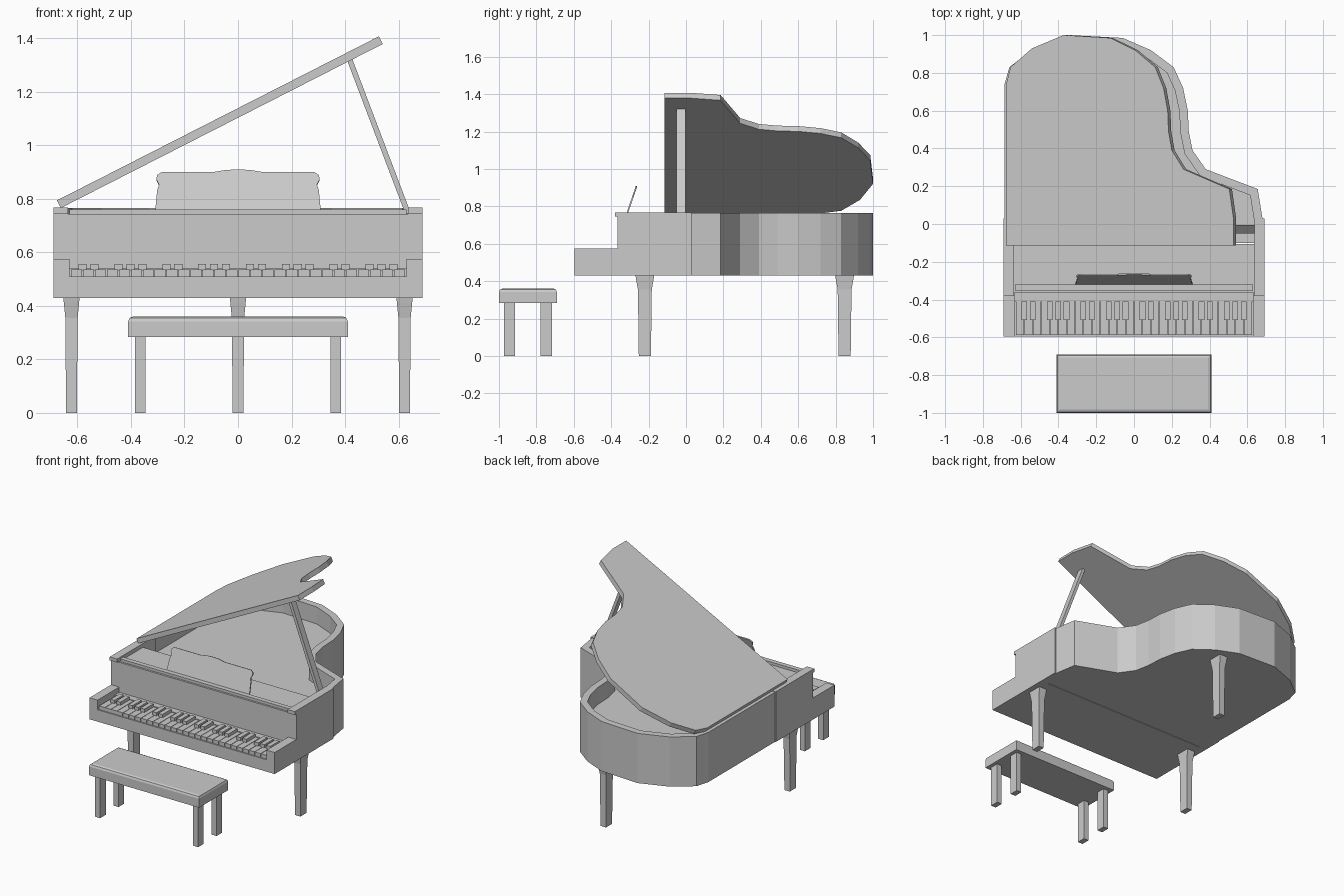
import bpy, bmesh, math
from mathutils import Vector, Matrix

if "Cube" in bpy.data.objects:
    bpy.data.objects.remove(bpy.data.objects["Cube"])


def finish(name, bm):
    bmesh.ops.recalc_face_normals(bm, faces=bm.faces[:])
    me = bpy.data.meshes.new(name)
    bm.to_mesh(me)
    bm.free()
    ob = bpy.data.objects.new(name, me)
    bpy.context.collection.objects.link(ob)
    return ob


def add_box(bm, x0, x1, y0, y1, z0, z1):
    m = Matrix.Translation(((x0 + x1) / 2, (y0 + y1) / 2, (z0 + z1) / 2))
    m = m @ Matrix.Diagonal((x1 - x0, y1 - y0, z1 - z0, 1))
    return bmesh.ops.create_cube(bm, size=1, matrix=m)["verts"]


def box(name, *dims):
    bm = bmesh.new()
    add_box(bm, *dims)
    return finish(name, bm)


def prism(name, pts, z0, z1):
    """Extrude a flat outline from z0 to z1."""
    bm = bmesh.new()
    face = bm.faces.new([bm.verts.new((x, y, z0)) for x, y in pts])
    ext = bmesh.ops.extrude_face_region(bm, geom=[face])["geom"]
    top = [v for v in ext if isinstance(v, bmesh.types.BMVert)]
    bmesh.ops.translate(bm, verts=top, vec=(0, 0, z1 - z0))
    return finish(name, bm)


def offset(path, d):
    """Shift an open path to its left by d with mitred corners."""
    p = [Vector(q) for q in path]
    n = [Vector((-(b - a).y, (b - a).x)).normalized() for a, b in zip(p, p[1:])]
    out = []
    for i, q in enumerate(p):
        a, b = n[max(i - 1, 0)], n[min(i, len(n) - 1)]
        m = (a + b).normalized()
        out.append(tuple(q + m * (d / m.dot(a))))
    return out


def tapered_leg(name, x, y, levels):
    """Rectangular leg; levels are (z, width, depth)."""
    bm = bmesh.new()
    rings = [[bm.verts.new((x + sx * w / 2, y + sy * d / 2, z))
              for sx, sy in ((-1, -1), (1, -1), (1, 1), (-1, 1))] for z, w, d in levels]
    for a, b in zip(rings, rings[1:]):
        for i in range(4):
            j = (i + 1) % 4
            bm.faces.new((a[i], a[j], b[j], b[i]))
    bm.faces.new(rings[0])
    bm.faces.new(rings[-1])
    return finish(name, bm)


# Curved rim and soundboard
curve = [(0.68, 0.03), (0.655, 0.185), (0.38, 0.29), (0.31, 0.39), (0.29, 0.49),
         (0.285, 0.60), (0.26, 0.72), (0.21, 0.83), (0.09, 0.92), (-0.06, 0.985),
         (-0.34, 1.0), (-0.53, 0.93), (-0.66, 0.83), (-0.685, 0.74), (-0.685, 0.03)]
inner = offset(curve, 0.045)
prism("rim", curve + inner[::-1], 0.43, 0.765)
prism("soundboard", inner + [(-0.64, -0.1), (0.636, -0.1)], 0.43, 0.65)

# Front case: sides, caps, cheeks, fallboard and deck
for side, s in (("left", -1), ("right", 1)):
    def mirrored(a, b):
        return sorted((s * a, s * b))
    box(side + "_case_side", *mirrored(0.635, 0.69), -0.365, 0.03, 0.43, 0.768)
    box(side + "_side_cap", *mirrored(0.635, 0.69), -0.38, -0.365, 0.745, 0.768)
    box(side + "_key_cheek", *mirrored(0.63, 0.69), -0.595, -0.365, 0.43, 0.575)
box("fallboard_and_deck", -0.635, 0.635, -0.365, -0.105, 0.43, 0.742)
box("deck_front_strip", -0.63, 0.63, -0.352, -0.32, 0.742, 0.76)
box("key_bed", -0.63, 0.63, -0.595, -0.365, 0.43, 0.51)
box("key_rear_rail", -0.63, 0.63, -0.41, -0.365, 0.51, 0.54)

# Four octaves of keys
white, black = bmesh.new(), bmesh.new()
kw = 1.25 / 28
for i in range(28):
    x = -0.625 + i * kw
    add_box(white, x + 0.0015, x + kw - 0.0015, -0.587, -0.41, 0.51, 0.535)
    if i % 7 in (1, 2, 4, 5, 6):
        add_box(black, x - 0.015, x + 0.015, -0.507, -0.41, 0.53, 0.557)
finish("white_keys", white)
finish("black_keys", black)

# Raised lid, following the rim outline
k = 1.35 / 1.365
lid_pts = [(0.68, -0.115)] + curve[:-1] + [(-0.685, -0.115)]
lid = prism("lid", [((x + 0.685) * k, y) for x, y in lid_pts], 0, 0.032)
lid.location = (-0.662, 0, 0.765)
lid.rotation_euler = (0, -math.radians(27), 0)

# Lid prop
a, b = Vector((0.635, 0, 0.745)), Vector((0.415, 0, 1.325))
prop = box("lid_prop", -0.01, 0.01, -0.05, -0.004, 0, (b - a).length)
prop.location = a
prop.rotation_euler = (0, math.atan2(b.x - a.x, b.z - a.z), 0)

# Music desk, leaning back
half = [(0.31, -0.02), (0.302, 0.07), (0.295, 0.092), (0.305, 0.113), (0.302, 0.13),
        (0.285, 0.142), (0.09, 0.142), (0.045, 0.15)]
desk = prism("music_desk", half + [(0, 0.152)] + [(-x, y) for x, y in half[::-1]], 0, 0.008)
desk.location = (0, -0.31, 0.763)
desk.rotation_euler = (math.radians(71), 0, 0)

# Piano legs
levels = [(0, 0.04, 0.065), (0.355, 0.046, 0.074), (0.41, 0.057, 0.094), (0.43, 0.06, 0.1)]
for name, x, y in (("front_left_leg", -0.622, -0.22), ("front_right_leg", 0.622, -0.22),
                   ("rear_leg", 0, 0.848)):
    tapered_leg(name, x, y, levels)

# Bench with a chamfered cushion
bm = bmesh.new()
add_box(bm, -0.41, 0.41, -1.0, -0.69, 0.283, 0.36)
edges = [e for e in bm.edges if all(v.co.z > 0.35 for v in e.verts)]
bmesh.ops.bevel(bm, geom=edges, offset=0.018, segments=2, profile=0.5, affect='EDGES')
finish("bench_seat", bm)
for x in (-0.365, 0.365):
    for y in (-0.943, -0.747):
        box("bench_leg", x - 0.019, x + 0.019, y - 0.03, y + 0.03, 0, 0.285)
